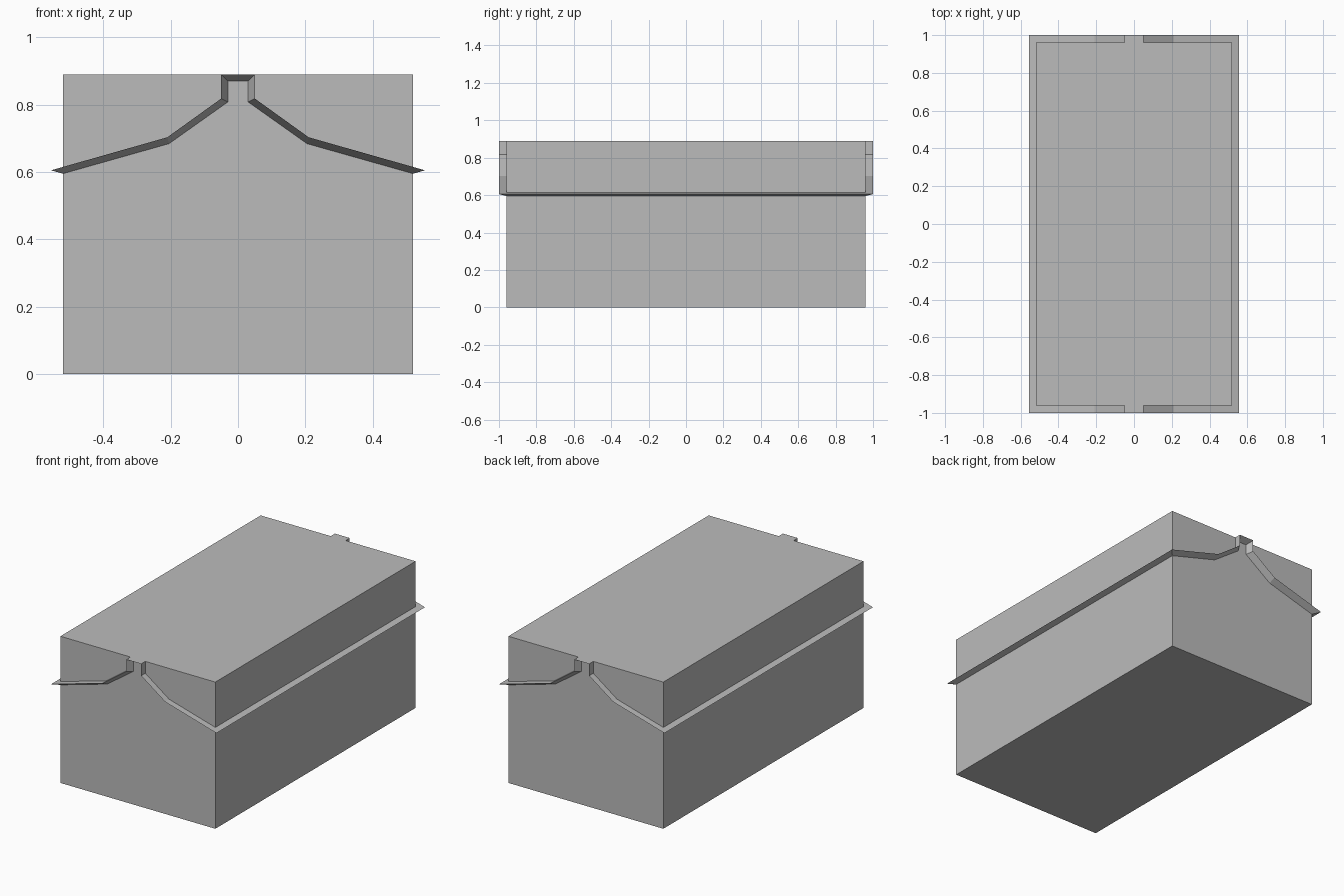
import bpy, bmesh

if "Cube" in bpy.data.objects:
    bpy.data.objects.remove(bpy.data.objects["Cube"])

grey = bpy.data.materials.new("plain grey")
grey.diffuse_color = (0.5, 0.5, 0.5, 1)
grey.use_nodes = True
grey.node_tree.nodes["Principled BSDF"].inputs["Base Color"].default_value = grey.diffuse_color


def finish(name, bm):
    bmesh.ops.recalc_face_normals(bm, faces=bm.faces)
    mesh = bpy.data.meshes.new(name)
    bm.to_mesh(mesh)
    bm.free()
    mesh.materials.append(grey)
    obj = bpy.data.objects.new(name, mesh)
    bpy.context.collection.objects.link(obj)
    return obj


def mirrored(half):
    # left half of a roof profile, completed to the right
    return half + [(-x, z) for x, z in reversed(half)]


# Main block
bm = bmesh.new()
bmesh.ops.create_cube(bm, size=1)
for v in bm.verts:
    v.co.x *= 1.04
    v.co.y *= 1.92
    v.co.z = (v.co.z + 0.5) * 0.89
finish("building_block", bm)

# Roof shell: wide top skin, underside tapering in to the walls
outer = mirrored([(-0.555, 0.605), (-0.21, 0.703), (-0.05, 0.818), (-0.05, 0.89)])
inner = mirrored([(-0.52, 0.595), (-0.205, 0.684), (-0.03, 0.808), (-0.03, 0.87)])
bm = bmesh.new()


def loop(profile, y):
    return [bm.verts.new((x, y, z)) for x, z in profile]


rings = [loop(outer, -1), loop(outer, 1), loop(inner, 0.96), loop(inner, -0.96)]
for k in range(4):
    a, b = rings[k], rings[(k + 1) % 4]
    for i in range(len(outer) - 1):
        bm.faces.new((a[i], a[i + 1], b[i + 1], b[i]))
# Sloped undersides of the eaves
for end in (0, -1):
    bm.faces.new([r[end] for r in rings])
finish("roof", bm)
